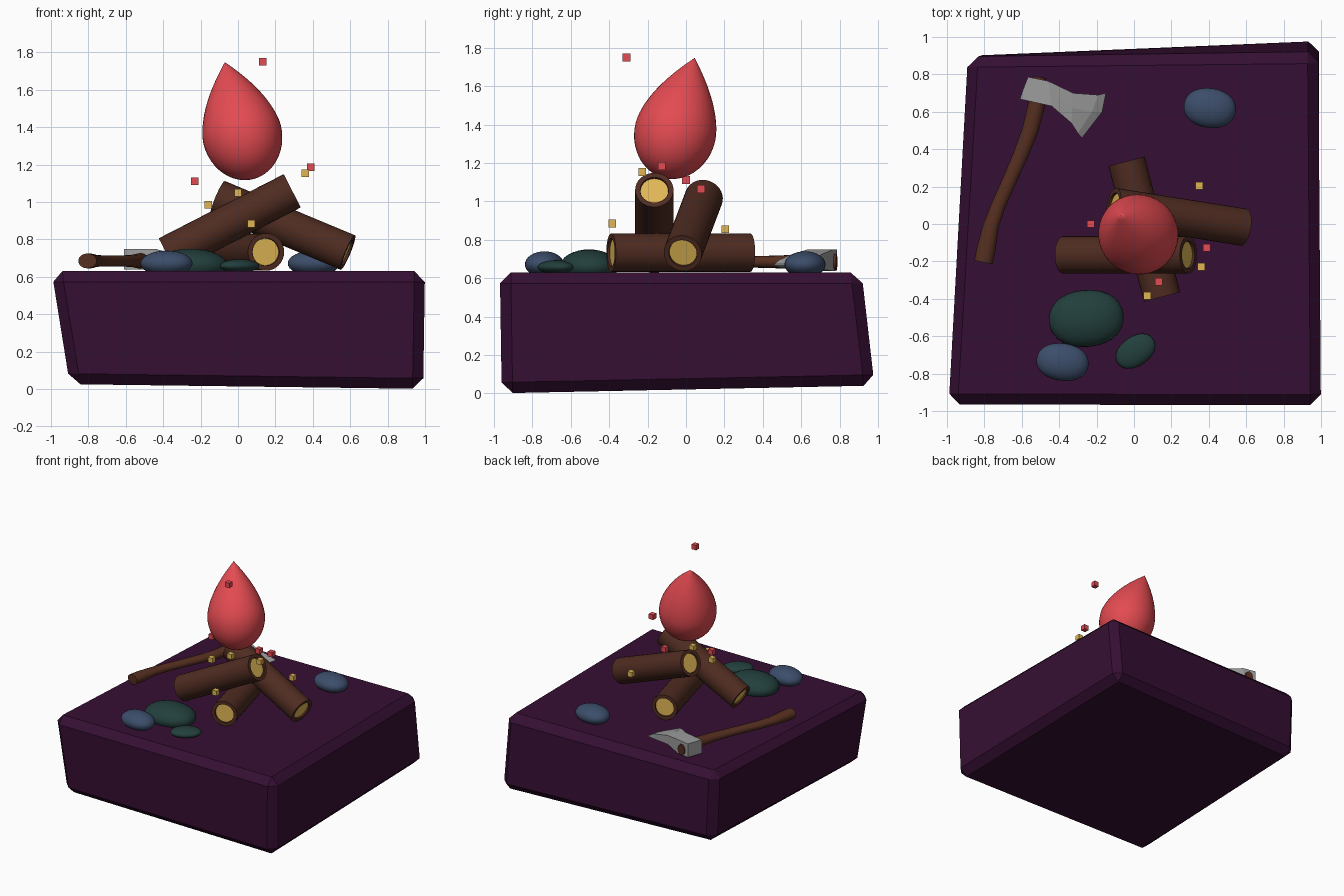
import bpy, bmesh, math
from mathutils import Vector, Matrix

if "Cube" in bpy.data.objects:
    bpy.data.objects.remove(bpy.data.objects["Cube"])


def mat(name, rgb):
    m = bpy.data.materials.new(name)
    m.diffuse_color = (*rgb, 1)
    m.use_nodes = True
    m.node_tree.nodes["Principled BSDF"].inputs["Base Color"].default_value = m.diffuse_color
    return m


PURPLE = mat("purple_ground", (0.036, 0.0046, 0.033))
BARK = mat("bark_brown", (0.078, 0.025, 0.015))
YELLOW = mat("yellow_wood", (0.75, 0.47, 0.09))
RED = mat("flame_red", (0.77, 0.07, 0.083))
GREEN = mat("rock_green", (0.016, 0.05, 0.046))
BLUE = mat("rock_blue", (0.045, 0.075, 0.145))
STEEL = mat("axe_grey", (0.34, 0.34, 0.34))
HANDLE = mat("handle_brown", (0.092, 0.028, 0.014))


def finish(name, bm, mats, smooth=None):
    bmesh.ops.recalc_face_normals(bm, faces=bm.faces)
    me = bpy.data.meshes.new(name)
    bm.to_mesh(me)
    bm.free()
    ob = bpy.data.objects.new(name, me)
    bpy.context.collection.objects.link(ob)
    for m in mats:
        me.materials.append(m)
    if smooth:
        bpy.ops.object.select_all(action='DESELECT')
        ob.select_set(True)
        bpy.context.view_layer.objects.active = ob
        bpy.ops.object.shade_smooth_by_angle(angle=math.radians(smooth))
    return ob


def skin(bm, rings):
    """Join rings of vertices with quads and cap both ends."""
    rows = [[bm.verts.new(p) for p in r] for r in rings]
    n = len(rows[0])
    for a, b in zip(rows, rows[1:]):
        for i in range(n):
            bm.faces.new((a[i], a[(i + 1) % n], b[(i + 1) % n], b[i]))
    return bm.faces.new(rows[0]), bm.faces.new(rows[-1])


def lathe(profile, n):
    return [[(r * math.cos(2 * math.pi * i / n), r * math.sin(2 * math.pi * i / n), z)
             for i in range(n)] for r, z in profile]


def along(origin, axis):
    return Matrix.Translation(origin) @ Vector(axis).to_track_quat('Z', 'Y').to_matrix().to_4x4()


# Ground block: uneven box with chamfered edges
bm = bmesh.new()
bottom = [(-0.90, -0.96, 0.025), (0.99, -0.96, 0.0), (0.99, 0.985, 0.04), (-0.87, 0.90, 0.06)]
top = [(-1.0, -0.965, 0.63), (1.0, -0.97, 0.63), (0.985, 0.915, 0.63), (-0.89, 0.895, 0.63)]
skin(bm, [bottom, top])
bmesh.ops.bevel(bm, geom=bm.edges[:], offset=0.057, segments=1, affect='EDGES')
finish("ground_block", bm, [PURPLE])


# Logs: bark tube with recessed yellow ends
def log(name, p, q, r=0.1):
    p, q = Vector(p), Vector(q)
    L = (q - p).length
    bm = bmesh.new()
    prof = [(0.072, 0.012), (0.074, 0), (r, 0), (r, L), (0.074, L), (0.072, L - 0.012)]
    for cap in skin(bm, lathe(prof, 32)):
        cap.material_index = 1
    bm.transform(along(p, q - p))
    finish(name, bm, [BARK, YELLOW], 40)


log("log_lower", (-0.04, 0.335, 0.733), (0.15, -0.39, 0.733))
log("log_front", (-0.378, -0.165, 0.717), (0.29, -0.165, 1.06))
log("log_back", (-0.108, 0.093, 1.02), (0.587, -0.017, 0.73))

# Flame: leaning teardrop
R, HB, HT = 0.213, 0.247, 0.41
u = Vector((-0.225, 0.245, 0.943)).normalized()
tip = Vector((-0.07, 0.045, 1.747))
prof = [(R * math.sin(math.pi / 2 * max(i, 0.05) / 12), -HB * math.cos(math.pi / 2 * i / 12))
        for i in range(13)]
prof += [(R * max(1 - (i / 16) ** 1.7, 0.004), HT * i / 16) for i in range(1, 17)]
bm = bmesh.new()
skin(bm, lathe(prof, 40))
bm.transform(along(tip - u * HT, u))
finish("flame", bm, [RED], 60)

# Embers: floating little cubes
embers = [(RED, [(0.133, -0.31, 1.75), (0.39, -0.127, 1.185), (-0.232, 0, 1.112),
                 (0.135, 0.078, 1.065)]),
          (YELLOW, [(0.36, -0.228, 1.153), (0.07, -0.384, 0.885), (0.35, 0.205, 0.855),
                    (0.0, -0.09, 1.05), (-0.16, -0.11, 0.985)])]
for m, spots in embers:
    for i, p in enumerate(spots):
        bm = bmesh.new()
        bmesh.ops.create_cube(bm, size=0.04, matrix=Matrix.Translation(p))
        finish(f"ember_{m.name}_{i + 1}", bm, [m])


# Rocks: squashed smooth pebbles
def rock(name, m, centre, radii, turn):
    bm = bmesh.new()
    bmesh.ops.create_uvsphere(bm, u_segments=28, v_segments=16, radius=1)
    for v in bm.verts:  # slightly boxy outline
        x, y, z = v.co
        f = (x ** 4 + y ** 4 + 2 * x * x * y * y * 0.8 + z ** 4 + 2 * z * z * (x * x + y * y)) ** -0.25
        v.co *= f
    bm.transform(Matrix.Translation(centre) @ Matrix.Rotation(math.radians(turn), 4, 'Z')
                 @ Matrix.Diagonal((*radii, 1)))
    finish(name, bm, [m], 80)


rock("rock_large_green", GREEN, (-0.255, -0.505, 0.66), (0.2, 0.152, 0.09), 5)
rock("rock_small_green", GREEN, (0.008, -0.68, 0.658), (0.115, 0.078, 0.036), 35)
rock("rock_front_blue", BLUE, (-0.382, -0.738, 0.672), (0.14, 0.1, 0.068), -8)
rock("rock_back_blue", BLUE, (0.405, 0.62, 0.672), (0.14, 0.106, 0.068), -8)

# Axe handle: curved oval bar (x, y, half width, half height)
path = [(-0.805, -0.205, 0.050, 0.040), (-0.79, -0.13, 0.050, 0.040), (-0.765, -0.01, 0.042, 0.032),
        (-0.725, 0.10, 0.038, 0.030), (-0.68, 0.20, 0.038, 0.030), (-0.61, 0.36, 0.040, 0.030),
        (-0.555, 0.50, 0.044, 0.034), (-0.525, 0.62, 0.046, 0.042), (-0.505, 0.785, 0.034, 0.042)]
rings = []
for k, (x, y, w, h) in enumerate(path):
    a, b = path[max(k - 1, 0)], path[min(k + 1, len(path) - 1)]
    t = Vector((b[0] - a[0], b[1] - a[1], 0)).normalized()
    side = Vector((t.y, -t.x, 0))
    rings.append([Vector((x, y, 0.685)) + side * w * math.cos(i * math.pi / 8)
                  + Vector((0, 0, h * math.sin(i * math.pi / 8))) for i in range(16)])
bm = bmesh.new()
skin(bm, rings)
finish("axe_handle", bm, [HANDLE], 50)

# Axe head: tapering wedge; each station is back, middle, front points, mid height, half thickness
stations = [((-0.567, 0.786), (-0.59, 0.727), (-0.61, 0.668), 0.695, 0.055),
            ((-0.46, 0.765), (-0.45, 0.70), (-0.44, 0.63), 0.693, 0.056),
            ((-0.325, 0.70), (-0.33, 0.62), (-0.335, 0.54), 0.685, 0.036),
            ((-0.19, 0.69), (-0.225, 0.60), (-0.30, 0.485), 0.675, 0.02),
            ((-0.15, 0.70), (-0.17, 0.60), (-0.278, 0.46), 0.67, 0.003)]
bm = bmesh.new()
skin(bm, [[(*p, z + h) for p in (a, m, b)] + [(*p, z - h) for p in (b, m, a)]
          for a, m, b, z, h in stations])
finish("axe_head", bm, [STEEL])
